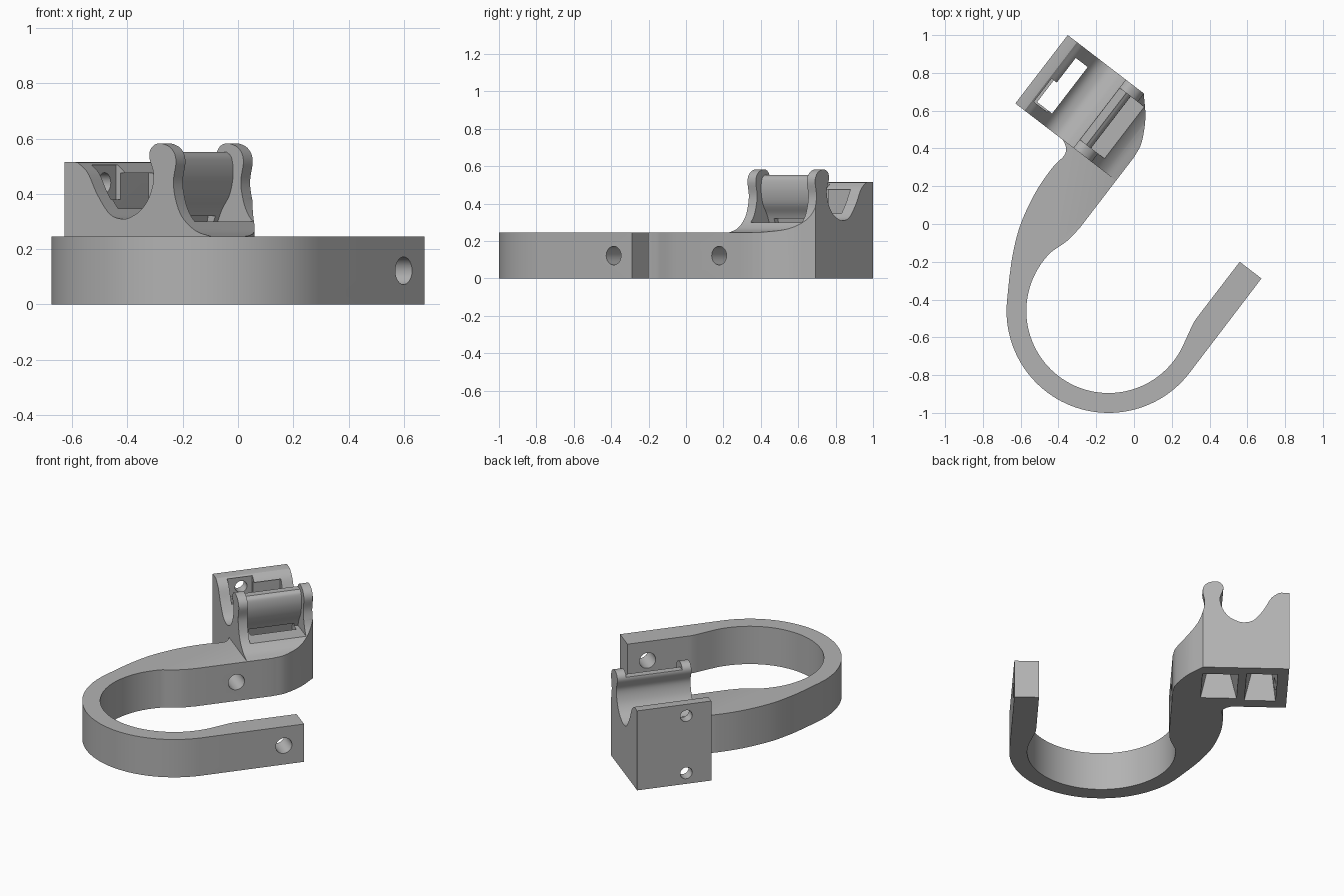
import bpy, bmesh
from math import sin, cos, radians
from mathutils import Matrix, Vector

if "Cube" in bpy.data.objects:
    bpy.data.objects.remove(bpy.data.objects["Cube"], do_unlink=True)

# one grey plastic for the whole part
GREY = (0.45, 0.45, 0.45, 1)
grey = bpy.data.materials.new("grey plastic")
grey.use_nodes = True
grey.diffuse_color = GREY
grey.node_tree.nodes["Principled BSDF"].inputs["Base Color"].default_value = GREY

# local frame: p across the arms, q along the arms
TURN = Matrix.Rotation(radians(-37.5), 3, 'Z')


def prism(name, outline, axis, lo, hi):
    """Extrude an outline: axis 'z' takes (p, q), 'q' takes (p, z), 'p' takes (q, z)."""
    place = {'z': lambda a, b, h: (a, b, h),
             'q': lambda a, b, h: (a, h, b),
             'p': lambda a, b, h: (h, a, b)}[axis]
    bm = bmesh.new()
    face = bm.faces.new([bm.verts.new(TURN @ Vector(place(a, b, lo))) for a, b in outline])
    new = bmesh.ops.extrude_face_region(bm, geom=[face])["geom"]
    shift = TURN @ Vector(place(0, 0, hi - lo))
    bmesh.ops.translate(bm, vec=shift, verts=[g for g in new if isinstance(g, bmesh.types.BMVert)])
    bmesh.ops.recalc_face_normals(bm, faces=bm.faces)
    mesh = bpy.data.meshes.new(name)
    bm.to_mesh(mesh)
    bm.free()
    mesh.materials.append(grey)
    obj = bpy.data.objects.new(name, mesh)
    bpy.context.collection.objects.link(obj)
    return obj


def smooth_path(pts, steps=6):
    """Catmull-Rom curve through the points."""
    v = [Vector(p) for p in pts]
    v = [2 * v[0] - v[1]] + v + [2 * v[-1] - v[-2]]
    out = []
    for a, b, c, d in zip(v, v[1:], v[2:], v[3:]):
        for i in range(steps):
            t = i / steps
            out.append(0.5 * (2 * b + (c - a) * t + (2 * a - 5 * b + 4 * c - d) * t ** 2
                              + (3 * b - a - 3 * c + d) * t ** 3))
    return [tuple(p) for p in out] + [tuple(pts[-1])]


def arc(centre, r, start, end, n):
    angles = [radians(start + (end - start) * i / n) for i in range(n + 1)]
    return [(centre[0] + r * cos(a), centre[1] + r * sin(a)) for a in angles]


def rect(a0, a1, b0, b1):
    return [(a0, b0), (a1, b0), (a1, b1), (a0, b1)]


def combine(target, other, operation):
    mod = target.modifiers.new(operation, 'BOOLEAN')
    mod.operation, mod.object, mod.solver = operation, other, 'EXACT'
    bpy.context.view_layer.objects.active = target
    bpy.ops.object.modifier_apply(modifier=mod.name)
    bpy.data.objects.remove(other, do_unlink=True)


# hook body: ring with a straight free arm and a thick arm under the clip
RING = (0.173, -0.447)
BASE = 0.245
body_outline = [(0.711, 0.182)]
body_outline += arc(RING, 0.54, 0, -148, 50)
body_outline += smooth_path([(-0.355, -0.62), (-0.416, -0.509), (-0.476, -0.365), (-0.516, -0.182),
                             (-0.524, -0.024), (-0.514, 0.06), (-0.53, 0.1), (-0.571, 0.126)])
body_outline += [(-0.571, 0.2), (-0.215, 0.2)]
body_outline += smooth_path([(-0.215, -0.19), (-0.225, -0.28), (-0.258, -0.386)])
body_outline += arc(RING, 0.435, 173, 374, 60)
body_outline += smooth_path([(0.581, -0.28), (0.568, -0.22), (0.566, -0.17)])
body_outline += [(0.566, 0.182)]
body = prism("hook_body", body_outline, 'z', 0, BASE)

# clip: cradle profile with a tall back wall and a curled lip
cradle = smooth_path([(-0.825, 0.513), (-0.78, 0.475), (-0.736, 0.396), (-0.68, 0.327), (-0.622, 0.309),
                      (-0.575, 0.32), (-0.53, 0.349), (-0.495, 0.4), (-0.48, 0.468), (-0.5, 0.535),
                      (-0.487, 0.57), (-0.45, 0.583), (-0.4, 0.565), (-0.378, 0.52), (-0.39, 0.432),
                      (-0.36, 0.331), (-0.293, 0.269), (-0.215, BASE)])
clip = prism("clip", [(-0.887, 0), (-0.887, 0.515), (-0.84, 0.515)] + cradle + [(-0.215, 0)],
             'q', 0.124, 0.58)

# round the clip's outer corner in plan
corner = smooth_path([(-0.215, 0.28), (-0.23, 0.365), (-0.293, 0.481), (-0.38, 0.58)])
combine(clip, prism("corner_cutter", corner + [(-0.38, 0.7), (0, 0.7), (0, 0.28)], 'z', -0.1, 0.8),
        'DIFFERENCE')
combine(body, clip, 'UNION')

# recess behind the lip, leaving a flap at each end
lip_back = smooth_path([(-0.495, 0.3), (-0.475, 0.345), (-0.44, 0.4), (-0.425, 0.47),
                        (-0.432, 0.53), (-0.455, 0.552)])
cutters = [prism("lip_recess", lip_back + [(-0.6, 0.552), (-0.6, 0.7), (-0.1, 0.7), (-0.1, 0.3)],
                 'q', 0.18, 0.525)]

# tapered pockets from below, the outer one opening into the cradle
cutters.append(prism("inner_pocket", [(-0.604, -0.05), (-0.37, -0.05), (-0.45, 0.32), (-0.52, 0.32)],
                     'q', 0.22, 0.5))
cutters.append(prism("outer_pocket", [(-0.828, -0.05), (-0.628, -0.05), (-0.7, 0.27), (-0.7, 0.475),
                                      (-0.8, 0.475), (-0.8, 0.2)], 'q', 0.2, 0.51))
cutters.append(prism("screw_recess", rect(-0.822, -0.69, 0.38, 0.505), 'q', 0.19, 0.345))

# round holes: two in the back wall, one in each arm
for q, z, r, lo, hi in [(0.278, 0.44, 0.037, -1, -0.75), (0.278, 0.07, 0.037, -1, -0.72),
                        (0.058, 0.122, 0.05, 0.4, 0.9), (0.058, 0.122, 0.05, -0.42, 0)]:
    cutters.append(prism("hole", arc((q, z), r, 0, 345, 23), 'p', lo, hi))
for cutter in cutters:
    combine(body, cutter, 'DIFFERENCE')

bpy.ops.object.select_all(action='DESELECT')
body.select_set(True)
bpy.context.view_layer.objects.active = body
bpy.ops.object.shade_smooth_by_angle(angle=radians(25))
